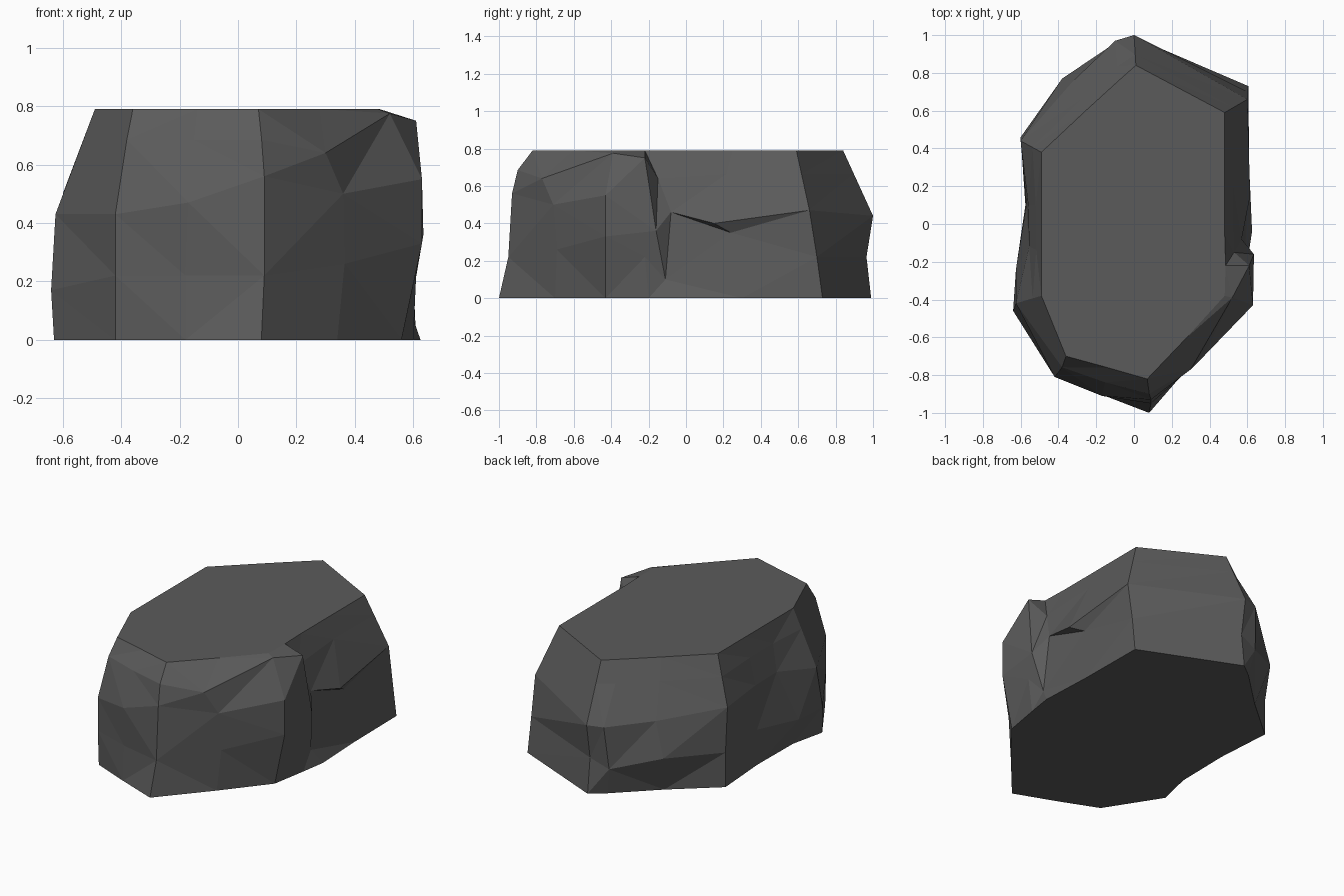
import bpy, bmesh
from mathutils import Vector

if "Cube" in bpy.data.objects:
    bpy.data.objects.remove(bpy.data.objects["Cube"])

# Outlines of the boulder, counter-clockwise from the front corner
foot = [(.08, -1), (.34, -.70), (.56, -.43), (.60, -.20), (.625, -.04), (.61, .30),
        (.605, .73), (0, .99), (-.09, .92), (-.33, .69), (-.60, .46), (-.575, .10),
        (-.58, -.25), (-.63, -.47), (-.42, -.80), (-.18, -.90)]
waist = [(.09, -.95), (.365, -.69), (.63, -.43), (.61, -.22), (.59, -.11), (.575, .24),
         (.60, .70), (0, .965), (-.12, .945), (-.38, .77), (-.60, .46), (-.57, .10),
         (-.625, -.24), (-.64, -.46), (-.42, -.81), (-.18, -.89)]
chest = [(.09, -.93), (.36, -.71), (.63, -.43), (.635, -.16), (.57, -.08), (.615, .15),
         (.60, .66), (0, 1), (-.10, .97), (-.32, .76), (-.60, .44), (-.56, .10),
         (-.555, -.12), (-.625, -.42), (-.42, -.81), (-.17, -.91)]
crown = [(.07, -.82), (.28, -.60), (.48, -.38), (.485, -.22), (.48, -.05), (.48, .25),
         (.48, .59), (.01, .84), (-.08, .76), (-.25, .605), (-.49, .38), (-.49, .10),
         (-.49, -.15), (-.49, -.38), (-.36, -.70), (-.14, -.76)]
SHOULDER, TOP = .665, .79


def ring(outline, z, uneven={}):
    return [Vector((x, y, uneven.get(i, z))) for i, (x, y) in enumerate(outline)]


low = ring(foot, 0)
mid = ring(waist, .22, {1: .26, 2: .33, 4: .10, 5: .35, 8: .17, 9: .24, 12: .17, 13: .17})
high = ring(chest, .5, {0: .56, 2: .55, 3: .36, 4: .46, 5: .40, 6: .47, 7: .44, 8: .44,
                        9: .46, 13: .43, 14: .43, 15: .47})
top = ring(crown, TOP)

# Shoulder: on the straight slope between chest and crown
shoulder = [a.lerp(b, (SHOULDER - a.z) / (TOP - a.z)) for a, b in zip(high, top)]
for i in (0, 14, 15):
    shoulder[i] += Vector((0, -.02, .02))

# Chipped knob on the right, with the cleft behind it
shoulder[1] = Vector((.30, -.77, .64))
shoulder[2] = Vector((.52, -.39, .775))
shoulder[3] = Vector((.61, -.22, .75))
shoulder[4] = Vector((.53, -.15, .64))

# Skin the rings into a closed, faceted solid
bm = bmesh.new()
loops = [[bm.verts.new(p) for p in r] for r in (low, mid, high, shoulder, top)]
n = len(foot)
sides = []
for lower, upper in zip(loops, loops[1:]):
    for i in range(n):
        j = (i + 1) % n
        sides.append(bm.faces.new((lower[i], lower[j], upper[j], upper[i])))
bm.faces.new(loops[0][::-1])
bm.faces.new(loops[-1])
bmesh.ops.triangulate(bm, faces=sides, quad_method='SHORT_EDGE')
bmesh.ops.recalc_face_normals(bm, faces=bm.faces)

mesh = bpy.data.meshes.new("boulder")
bm.to_mesh(mesh)
bm.free()
boulder = bpy.data.objects.new("boulder", mesh)
bpy.context.collection.objects.link(boulder)

# Dark stone
stone = bpy.data.materials.new("stone")
stone.diffuse_color = (.105, .105, .105, 1)
stone.use_nodes = True
stone.node_tree.nodes["Principled BSDF"].inputs["Base Color"].default_value = stone.diffuse_color
mesh.materials.append(stone)
